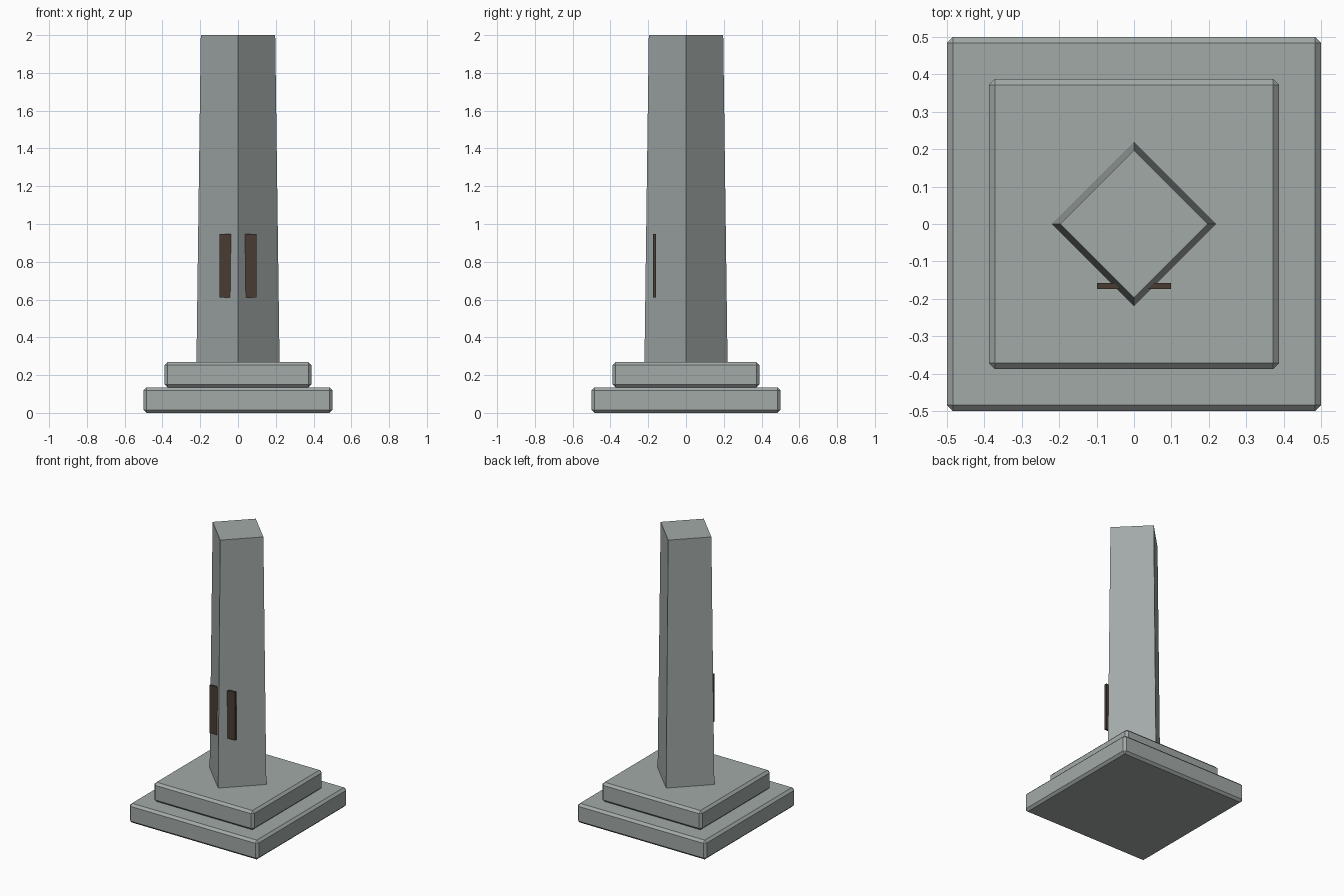
import bpy
import math

cube = bpy.data.objects.get("Cube")
if cube:
    bpy.data.objects.remove(cube, do_unlink=True)


def make_material(name, rgb):
    mat = bpy.data.materials.new(name)
    mat.use_nodes = True
    color = (*rgb, 1.0)
    mat.diffuse_color = color
    bsdf = mat.node_tree.nodes["Principled BSDF"]
    bsdf.inputs["Base Color"].default_value = color
    bsdf.inputs["Roughness"].default_value = 0.9
    return mat


stone = make_material("grey stone", (0.36, 0.40, 0.39))
wood = make_material("dark brown", (0.068, 0.046, 0.034))


def box(name, center, size, mat, bevel=0.0):
    bpy.ops.mesh.primitive_cube_add(size=1, location=center)
    obj = bpy.context.object
    obj.name = name
    obj.scale = size
    bpy.ops.object.transform_apply(location=False, rotation=False, scale=True)
    obj.data.materials.append(mat)
    if bevel:
        mod = obj.modifiers.new("chamfer", "BEVEL")
        mod.width = bevel
        mod.segments = 1
    return obj


# Two chamfered plinth steps
step = 0.135
box("lower_step", (0, 0, step / 2), (1.0, 1.0, step), stone, 0.016)
box("upper_step", (0, 0, step * 1.5), (0.776, 0.776, step), stone, 0.016)

# Tapered square column, turned so a corner faces the front
bottom, top = 2 * step, 2.0
bpy.ops.mesh.primitive_cone_add(
    vertices=4, radius1=0.22, radius2=0.197, depth=top - bottom,
    location=(0, 0, (top + bottom) / 2))
column = bpy.context.object
column.name = "column"
column.data.materials.append(stone)

# Pair of narrow panels beside the front corner
for side, label in ((1, "left"), (-1, "right")):
    box(f"{label}_panel", (side * 0.068, -0.166, 0.78),
        (0.062, 0.016, 0.336), wood)
